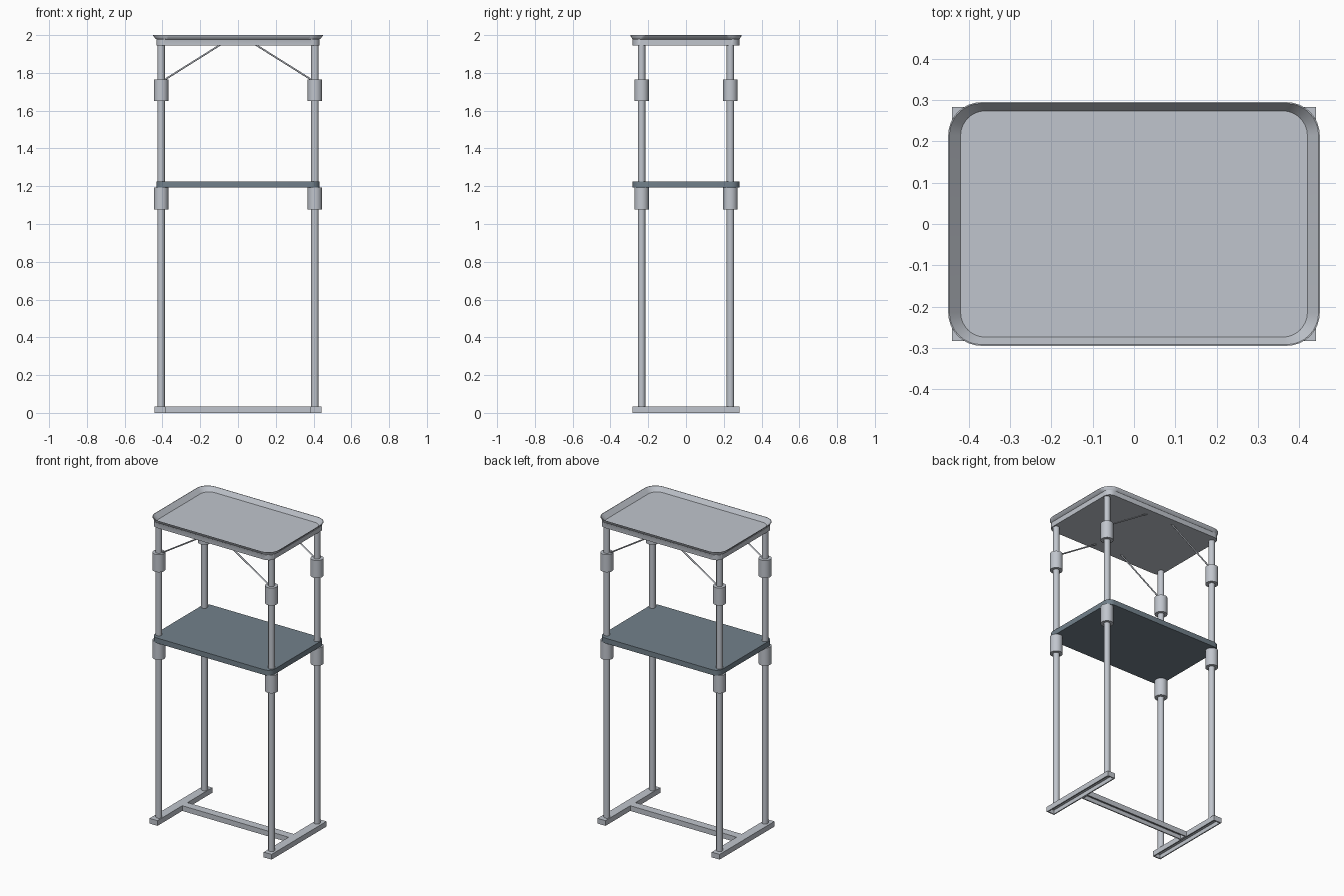
import bpy, bmesh, math
from mathutils import Vector

if "Cube" in bpy.data.objects:
    bpy.data.objects.remove(bpy.data.objects["Cube"])


def material(name, color):
    m = bpy.data.materials.new(name)
    m.diffuse_color = (*color, 1)
    m.use_nodes = True
    m.node_tree.nodes["Principled BSDF"].inputs["Base Color"].default_value = m.diffuse_color
    return m


METAL = material("light_metal", (0.53, 0.56, 0.61))
SLATE = material("slate_shelf", (0.17, 0.22, 0.26))


def finish(bm, name, mat, smooth=False):
    bmesh.ops.recalc_face_normals(bm, faces=bm.faces)
    me = bpy.data.meshes.new(name)
    bm.to_mesh(me)
    bm.free()
    me.materials.append(mat)
    ob = bpy.data.objects.new(name, me)
    bpy.context.collection.objects.link(ob)
    if smooth:
        bpy.context.view_layer.objects.active = ob
        bpy.ops.object.select_all(action='DESELECT')
        ob.select_set(True)
        bpy.ops.object.shade_smooth_by_angle(angle=math.radians(35))
    return ob


def rounded_ring(bm, hx, hy, r, z, n=8):
    verts = []
    for k, (sx, sy) in enumerate([(1, 1), (-1, 1), (-1, -1), (1, -1)]):
        for i in range(n + 1):
            a = math.pi / 2 * (k + i / n)
            verts.append(bm.verts.new((sx * (hx - r) + r * math.cos(a),
                                       sy * (hy - r) + r * math.sin(a), z)))
    return verts


def rounded_loft(name, sections, mat):
    """Stack rounded rectangles (half x, half y, radius, z), capped at both ends."""
    bm = bmesh.new()
    rings = [rounded_ring(bm, *s) for s in sections]
    for a, b in zip(rings, rings[1:]):
        for i in range(len(a)):
            j = (i + 1) % len(a)
            bm.faces.new((a[i], a[j], b[j], b[i]))
    bm.faces.new(rings[0])
    bm.faces.new(rings[-1])
    return finish(bm, name, mat, True)


def rod(name, p, q, r, mat, sides=32):
    p, q = Vector(p), Vector(q)
    bm = bmesh.new()
    bmesh.ops.create_cone(bm, cap_ends=True, segments=sides,
                          radius1=r, radius2=r, depth=(q - p).length)
    rot = (q - p).to_track_quat('Z', 'Y').to_matrix().to_4x4()
    bm.transform(rot)
    bmesh.ops.translate(bm, verts=bm.verts, vec=(p + q) / 2)
    return finish(bm, name, mat, True)


def channel(name, x0, x1, y0, y1, h, mat, wall=0.01):
    """Box rail hollowed out from underneath."""
    bm = bmesh.new()
    bmesh.ops.create_cube(bm, size=1)
    for v in bm.verts:
        v.co = ((x0 + x1) / 2 + v.co.x * (x1 - x0),
                (y0 + y1) / 2 + v.co.y * (y1 - y0), (v.co.z + 0.5) * h)
    bm.normal_update()
    bottom = [f for f in bm.faces if f.normal.z < -0.9]
    bmesh.ops.inset_region(bm, faces=bottom, thickness=wall)
    ext = bmesh.ops.extrude_discrete_faces(bm, faces=bottom)['faces']
    for f in ext:
        for v in f.verts:
            v.co.z = h - 0.008
    return finish(bm, name, mat)


PX, PY = 0.407, 0.235

# base: two feet and a cross rail
for side, s in (("left", -1), ("right", 1)):
    a, b = sorted((s * 0.384, s * 0.441))
    channel(side + "_foot", a, b, -0.283, 0.283, 0.034, METAL)
channel("cross_rail", -0.384, 0.384, -0.027, 0.027, 0.034, METAL)

# posts, clamp sleeves and diagonal braces at each corner
for sx, xs in ((-1, "left"), (1, "right")):
    for sy, ys in ((-1, "front"), (1, "back")):
        tag = ys + "_" + xs
        x, y = sx * PX, sy * PY
        rod(tag + "_post", (x, y, 0.03), (x, y, 1.95), 0.0195, METAL)
        rod(tag + "_lower_sleeve", (x, y, 1.077), (x, y, 1.193), 0.038, METAL)
        rod(tag + "_upper_sleeve", (x, y, 1.65), (x, y, 1.765), 0.038, METAL)
        rod(tag + "_brace", (sx * 0.395, y, 1.76), (sx * 0.092, y, 1.95),
            0.0045, METAL, 12)

# middle shelf and the frame below the tray
rounded_loft("middle_shelf", [(0.432, 0.282, 0.045, 1.192),
                              (0.432, 0.282, 0.045, 1.226)], SLATE)
# top tray: frame, flared outside, thin rim, sloped inside and floor
rounded_loft("top_tray", [(0.432, 0.282, 0.045, 1.945),
                          (0.432, 0.282, 0.045, 1.978),
                          (0.436, 0.284, 0.065, 1.979),
                          (0.450, 0.295, 0.080, 1.998),
                          (0.450, 0.295, 0.080, 2.0),
                          (0.447, 0.292, 0.077, 2.0),
                          (0.420, 0.274, 0.060, 1.971)], METAL)
